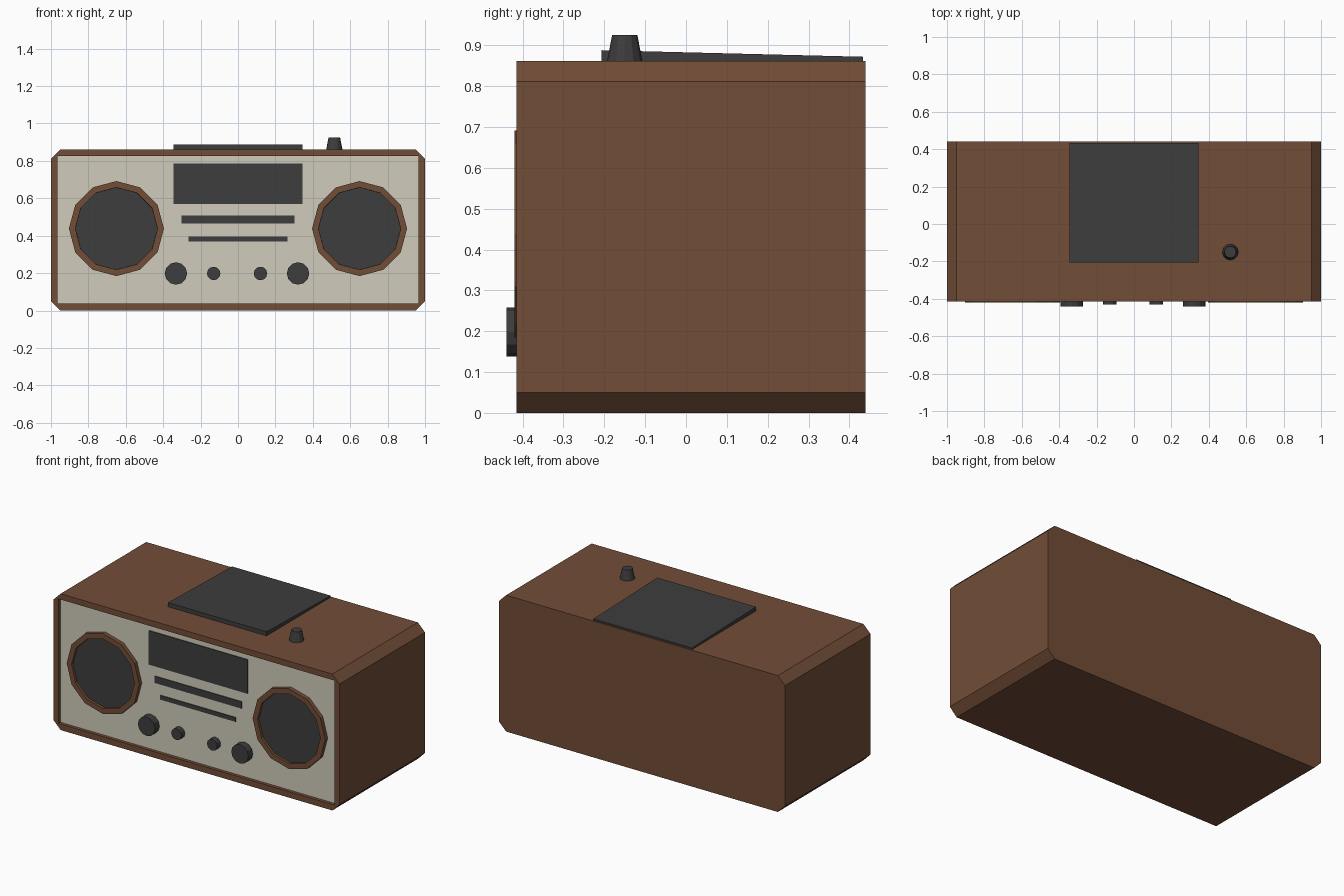
import bpy
import bmesh
from math import pi
from mathutils import Matrix

cube = bpy.data.objects.get("Cube")
if cube:
    bpy.data.objects.remove(cube)


def make_material(name, rgb):
    mat = bpy.data.materials.new(name)
    mat.use_nodes = True
    linear = [((c / 255 + 0.055) / 1.055) ** 2.4 for c in rgb]
    mat.diffuse_color = (*linear, 1)
    mat.node_tree.nodes["Principled BSDF"].inputs["Base Color"].default_value = (*linear, 1)
    return mat


wood = make_material("brown wood", (114, 77, 55))
cream = make_material("cream panel", (208, 203, 188))
dark = make_material("dark grey plastic", (61, 61, 61))


def finish(name, bm, *materials):
    bmesh.ops.recalc_face_normals(bm, faces=bm.faces)
    mesh = bpy.data.meshes.new(name)
    bm.to_mesh(mesh)
    bm.free()
    for mat in materials:
        mesh.materials.append(mat)
    obj = bpy.data.objects.new(name, mesh)
    bpy.context.collection.objects.link(obj)
    return obj


def box(name, lo, hi, mat, back_drop=0.0):
    """Box between two corners; back_drop lowers the rear top edge."""
    bm = bmesh.new()
    bmesh.ops.create_cube(bm, size=1)
    for v in bm.verts:
        rear_top = v.co.y > 0 and v.co.z > 0
        v.co = [h if c > 0 else l for c, l, h in zip(v.co, lo, hi)]
        if rear_top:
            v.co.z -= back_drop
    return finish(name, bm, mat)


def round_part(bm, r_base, r_tip, depth, sides=12):
    """Cone section standing on the origin and pointing up."""
    bmesh.ops.create_cone(bm, cap_ends=True, segments=sides, radius1=r_base,
                          radius2=r_tip, depth=depth,
                          matrix=Matrix.Translation((0, 0, depth / 2)))


def face_front(bm, x, y, z):
    bmesh.ops.transform(bm, verts=bm.verts,
                        matrix=Matrix.Translation((x, y, z)) @ Matrix.Rotation(pi / 2, 4, "X"))


FRONT, BACK, PANEL = -0.415, 0.44, -0.395
HEIGHT, CUT = 0.862, 0.05

# Cabinet: chamfered case with a recessed cream front
bm = bmesh.new()
outline = [(CUT - 1, 0), (1 - CUT, 0), (1, CUT), (1, HEIGHT - CUT),
           (1 - CUT, HEIGHT), (CUT - 1, HEIGHT), (-1, HEIGHT - CUT), (-1, CUT)]
opening = [(-0.965, 0.038), (0.965, 0.038), (0.965, 0.825), (-0.965, 0.825)]


def loop(points, y):
    return [bm.verts.new((x, y, z)) for x, z in points]


front, back = loop(outline, FRONT), loop(outline, BACK)
rim, inner = loop(opening, FRONT), loop(opening, PANEL)
bm.faces.new(back)
for i in range(8):
    j = (i + 1) % 8
    bm.faces.new((front[i], front[j], back[j], back[i]))
for i in range(4):
    j = (i + 1) % 4
    a, b, c = front[2 * i], front[2 * i + 1], front[(2 * i + 2) % 8]
    bm.faces.new((a, b, rim[j], rim[i]))
    bm.faces.new((b, c, rim[j]))
    bm.faces.new((rim[i], rim[j], inner[j], inner[i]))
bm.faces.new(inner).material_index = 1
finish("cabinet", bm, wood, cream)

# Speakers: wooden surround with a sunken grille
for side, x in (("right", -0.65), ("left", 0.65)):
    bm = bmesh.new()
    round_part(bm, 0.254, 0.254, 0.025)
    cap = max(bm.faces, key=lambda f: f.calc_center_median().z)
    bmesh.ops.inset_region(bm, faces=[cap], thickness=0.034)
    bmesh.ops.inset_region(bm, faces=[cap], thickness=0.0005, depth=-0.015)
    cap.material_index = 1
    face_front(bm, x, PANEL, 0.438)
    finish(side + "_speaker", bm, wood, dark)

# Display and slots on the front
for name, half, low, high in (("display", 0.345, 0.57, 0.785),
                              ("upper_slot", 0.303, 0.465, 0.508),
                              ("lower_slot", 0.264, 0.37, 0.397)):
    box(name, (-half, PANEL - 0.005, low), (half, PANEL, high), dark)

# Front knobs
for name, x, radius, tip in (("right_large_knob", -0.332, 0.06, -0.44),
                             ("right_small_knob", -0.13, 0.036, -0.43),
                             ("left_small_knob", 0.12, 0.036, -0.43),
                             ("left_large_knob", 0.321, 0.06, -0.44)):
    bm = bmesh.new()
    round_part(bm, radius, radius, PANEL - tip)
    face_front(bm, x, PANEL, 0.198)
    finish(name, bm, dark)

# Sloping lid and tapered dial on the top
box("top_lid", (-0.345, -0.207, HEIGHT), (0.345, 0.433, 0.888), dark, back_drop=0.016)
bm = bmesh.new()
round_part(bm, 0.043, 0.031, 0.063)
bmesh.ops.translate(bm, verts=bm.verts, vec=(0.515, -0.15, HEIGHT))
finish("top_dial", bm, dark)
